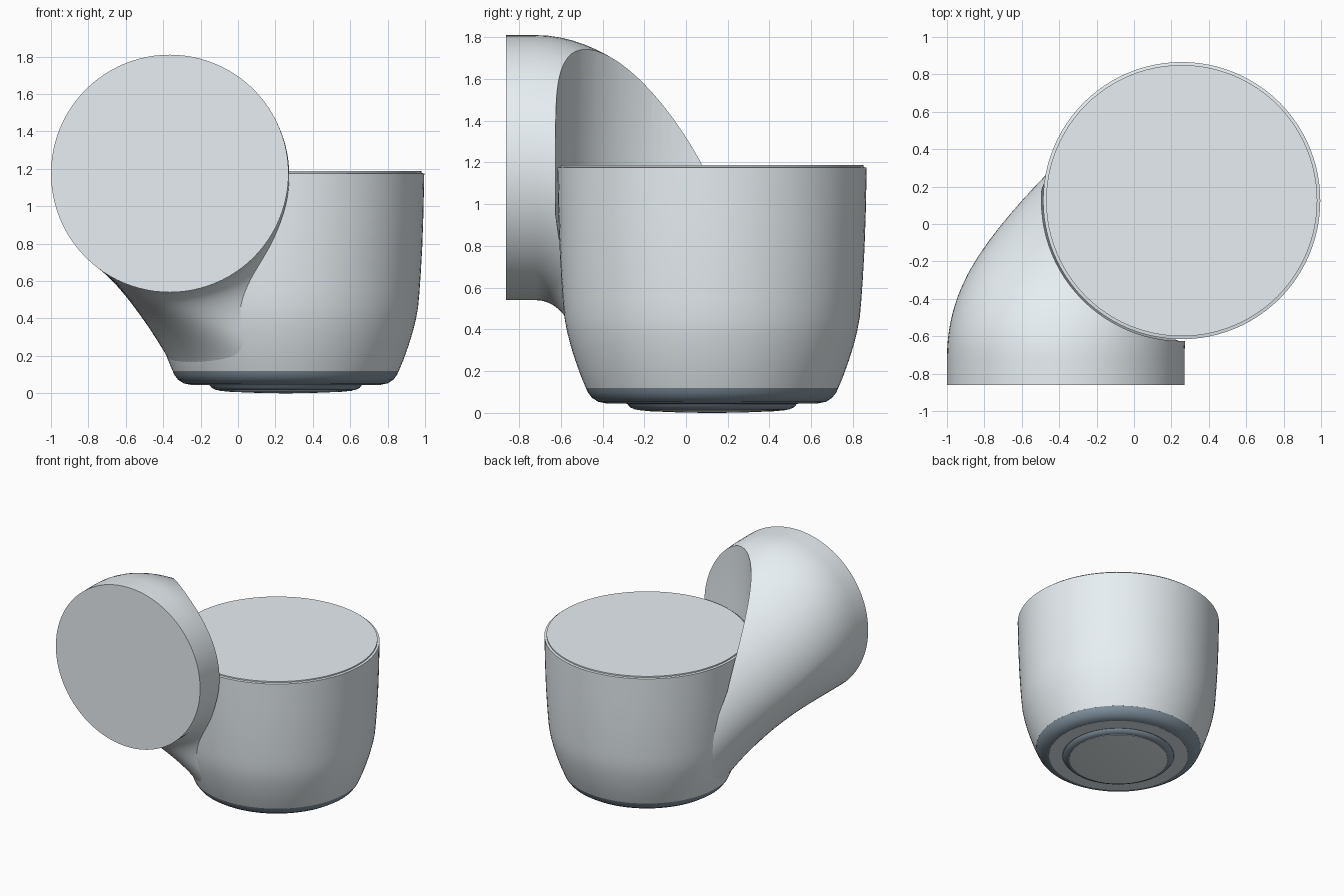
import bpy, bmesh
from math import sin, cos, tau
from mathutils import Vector

if "Cube" in bpy.data.objects:
    bpy.data.objects.remove(bpy.data.objects["Cube"])

CX, CY = 0.255, 0.125          # bowl axis
N = 96


def mesh_from_rings(name, rings):
    """Skin a list of closed point rings and cap both ends."""
    bm = bmesh.new()
    loops = [[bm.verts.new(p) for p in ring] for ring in rings]
    for a, b in zip(loops, loops[1:]):
        for i in range(N):
            j = (i + 1) % N
            bm.faces.new((a[i], a[j], b[j], b[i]))
    bm.faces.new(loops[0])
    bm.faces.new(loops[-1])
    bmesh.ops.recalc_face_normals(bm, faces=bm.faces[:])
    me = bpy.data.meshes.new(name)
    bm.to_mesh(me)
    bm.free()
    ob = bpy.data.objects.new(name, me)
    bpy.context.collection.objects.link(ob)
    return ob


def revolve(name, profile):
    return mesh_from_rings(name, [
        [(CX + r * cos(tau * i / N), CY + r * sin(tau * i / N), z) for i in range(N)]
        for r, z in profile])


def smooth(ob):
    bpy.ops.object.select_all(action='DESELECT')
    bpy.context.view_layer.objects.active = ob
    ob.select_set(True)
    bpy.ops.object.shade_smooth_by_angle(angle=0.6)


# Bowl body with a small stepped rim and closed top
bowl = revolve("bowl", [
    (0.605, 0.12), (0.63, 0.18), (0.655, 0.25), (0.677, 0.32), (0.695, 0.39),
    (0.708, 0.46), (0.715, 0.54), (0.722, 0.64), (0.73, 0.78), (0.736, 0.95),
    (0.741, 1.175), (0.725, 1.178), (0.725, 1.188)])

# Rounded bottom band, pale underside, raised foot ring and foot disc
base = revolve("base_band", [
    (0.605, 0.121), (0.595, 0.098), (0.575, 0.072), (0.545, 0.053),
    (0.51, 0.046)])
underside = revolve("underside", [(0.51, 0.055), (0.51, 0.045)])
foot = revolve("foot_ring", [
    (0.43, 0.05), (0.405, 0.042), (0.395, 0.028), (0.37, 0.017)])
disc = revolve("foot_disc", [
    (0.36, 0.02), (0.36, 0.014), (0.3, 0.008), (0.15, 0.002), (0.03, 0.0)])

# Duct: round front opening swept through an elbow into the bowl bottom
start_y, end_z = -0.72, 0.122
rings = [[] for _ in range(42)]
for i in range(N):
    c, s = cos(tau * i / N), sin(tau * i / N)
    x, z = -0.365 + 0.635 * c, 1.175 + 0.635 * s
    p0 = Vector((x, start_y, z))
    p3 = Vector((CX + 0.6 * c, CY + 0.6 * s, end_z))
    k = 0.7 + (0.1 if s > 0 else 0.5) * s      # longer run-out at the top
    p1, p2 = p0 + Vector((0, k, 0)), p3 + Vector((0, 0, 0.06))
    rings[0].append(Vector((x, -0.862, z)))
    for n in range(41):
        t = n / 40
        u = 1 - t
        rings[n + 1].append(u**3 * p0 + 3*u*u*t * p1 + 3*u*t*t * p2 + t**3 * p3)
duct = mesh_from_rings("duct", rings)

# Clearance for the bowl carved out of the duct
cutter = revolve("bowl_clearance_cutter", [
    (0.67, 0.45), (0.722, 0.72), (0.75, 0.95), (0.75, 2.5)])
mod = duct.modifiers.new("clearance", 'BOOLEAN')
mod.operation = 'DIFFERENCE'
mod.solver = 'EXACT'
mod.object = cutter
bpy.context.view_layer.objects.active = duct
bpy.ops.object.modifier_apply(modifier=mod.name)
bpy.data.objects.remove(cutter)


# Cool light grey body, dark slate base parts
def paint(name, colour, parts):
    mat = bpy.data.materials.new(name)
    mat.diffuse_color = colour
    mat.use_nodes = True
    mat.node_tree.nodes["Principled BSDF"].inputs["Base Color"].default_value = mat.diffuse_color
    for ob in parts:
        ob.data.materials.clear()
        ob.data.materials.append(mat)
        smooth(ob)


paint("body_grey", (0.80, 0.86, 0.89, 1), (bowl, duct, underside, disc))
paint("base_slate", (0.24, 0.31, 0.37, 1), (base, foot))
